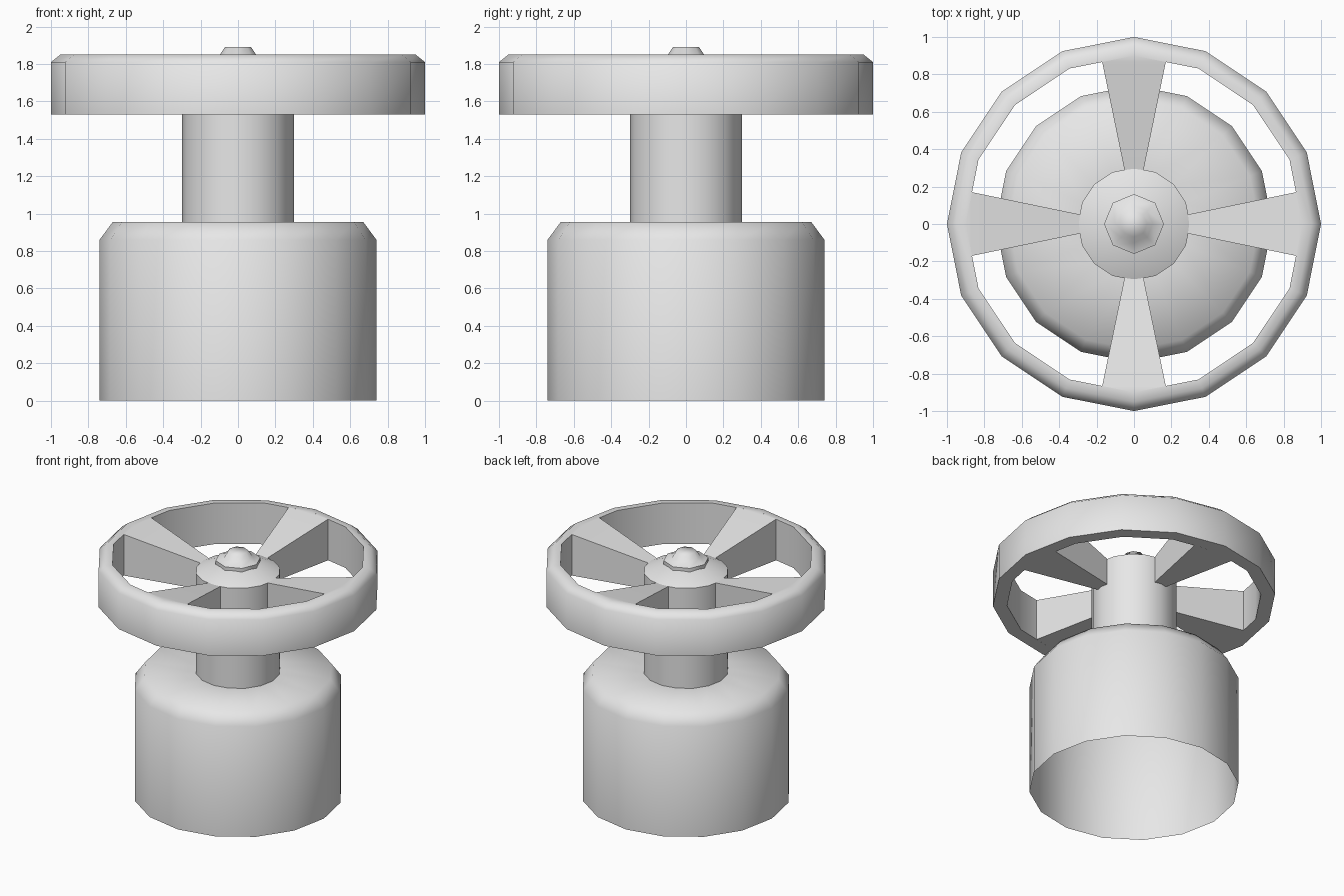
import bpy, bmesh
from math import cos, sin, pi, radians

cube = bpy.data.objects.get("Cube")
if cube:
    bpy.data.objects.remove(cube, do_unlink=True)

GREY = (0.8, 0.8, 0.8, 1.0)
metal = bpy.data.materials.new("plain grey")
metal.diffuse_color = GREY
metal.use_nodes = True
metal.node_tree.nodes["Principled BSDF"].inputs["Base Color"].default_value = GREY


def finish(name, bm):
    """Turn a bmesh into a smooth-shaded object that keeps its hard edges."""
    mesh = bpy.data.meshes.new(name)
    bm.to_mesh(mesh)
    bm.free()
    mesh.materials.append(metal)
    obj = bpy.data.objects.new(name, mesh)
    bpy.context.collection.objects.link(obj)
    bpy.ops.object.select_all(action="DESELECT")
    obj.select_set(True)
    bpy.context.view_layer.objects.active = obj
    bpy.ops.object.shade_smooth_by_angle(angle=radians(60))
    return obj


def lathe(name, profile, sides=16, closed=False, cap=False):
    """Turn a profile of (radius, height) points, listed upwards, about z."""
    bm = bmesh.new()
    rings = [[bm.verts.new((r * cos(2 * pi * i / sides),
                            r * sin(2 * pi * i / sides), z))
              for i in range(sides)] for r, z in profile]
    pairs = list(zip(rings, rings[1:]))
    if closed:
        pairs.append((rings[-1], rings[0]))
    for low, high in pairs:
        for i in range(sides):
            j = (i + 1) % sides
            bm.faces.new((low[i], low[j], high[j], high[i]))
    if cap:
        bm.faces.new(rings[-1])
    return finish(name, bm)


# Heights shared by the wheel parts
WHEEL_BOTTOM, WHEEL_TOP, HUB_EDGE = 1.53, 1.85, 1.735

# Base shell, open underneath
lathe("base", [(0.74, 0), (0.74, 0.86), (0.67, 0.955), (0.29, 0.955)])

# Stem with its shallow conical hub
lathe("stem_and_hub", [(0.3, 0.955), (0.3, HUB_EDGE), (0.15, 1.80)], cap=True)

# Eight-sided nut with a small raised tip
lathe("top_nut", [(0.16, 1.77), (0.16, 1.825), (0.1, 1.845), (0.07, 1.89)],
      sides=8, cap=True)

# Wheel rim with a chamfered outer edge
lathe("wheel_rim", [(0.9, WHEEL_BOTTOM), (1, WHEEL_BOTTOM), (1, 1.81),
                    (0.95, WHEEL_TOP), (0.9, WHEEL_TOP)], closed=True)


def spoke(name, angle):
    """A wedge that widens and rises from the hub to the rim."""
    outline = [(0.285, -0.05), (0.866, -0.17), (0.9, 0), (0.866, 0.17), (0.285, 0.05)]
    bm = bmesh.new()
    low, high = [], []
    for r, w in outline:
        x, y = r * cos(angle) - w * sin(angle), r * sin(angle) + w * cos(angle)
        low.append(bm.verts.new((x, y, WHEEL_BOTTOM)))
        high.append(bm.verts.new((x, y, HUB_EDGE if r < 0.5 else WHEEL_TOP)))
    bm.faces.new(low[::-1])
    bm.faces.new((high[0], high[1], high[3], high[4]))
    bm.faces.new(high[1:4])
    for i in (0, 3):
        bm.faces.new((low[i], low[i + 1], high[i + 1], high[i]))
    finish(name, bm)


# Four spokes
for i, side in enumerate(("left", "back", "right", "front")):
    spoke(side + "_spoke", i * pi / 2)
